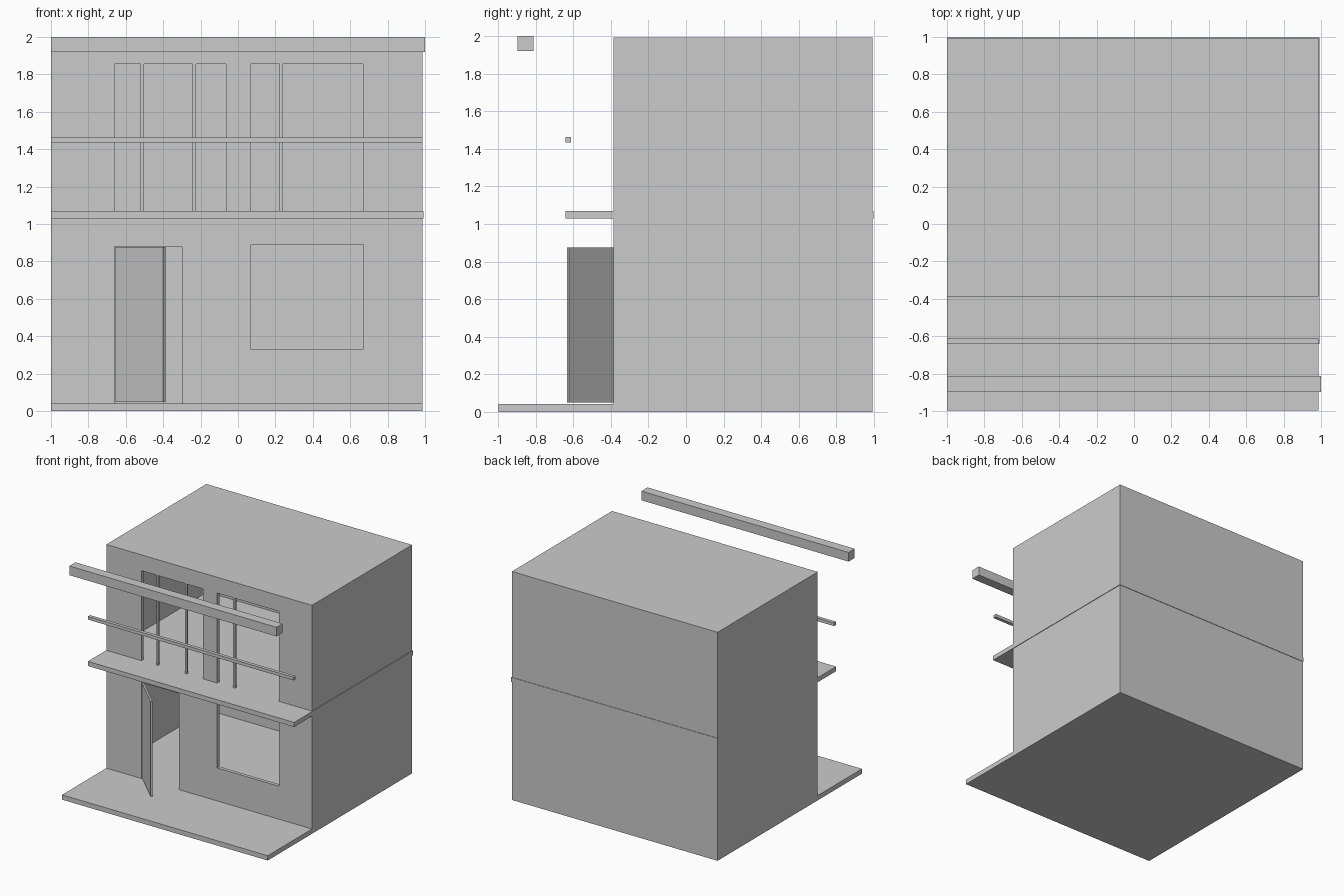
import bpy, math

if "Cube" in bpy.data.objects:
    bpy.data.objects.remove(bpy.data.objects["Cube"])

X0, X1 = -1.0, 0.985      # house width
Y0, Y1 = -0.387, 0.993    # front and back wall faces
T = 0.03                  # wall thickness


def box(name, x0, x1, y0, y1, z0, z1):
    bpy.ops.mesh.primitive_cube_add(size=1)
    ob = bpy.context.object
    ob.name = name
    ob.scale = (x1 - x0, y1 - y0, z1 - z0)
    ob.location = ((x0 + x1) / 2, (y0 + y1) / 2, (z0 + z1) / 2)
    bpy.ops.object.transform_apply(location=True, rotation=True, scale=True)
    return ob


def cut(target, *bounds):
    cutter = box("cutter", *bounds)
    cutter.hide_render = True
    mod = target.modifiers.new("cut", 'BOOLEAN')
    mod.operation, mod.solver, mod.object = 'DIFFERENCE', 'EXACT', cutter
    bpy.context.view_layer.objects.active = target
    bpy.ops.object.modifier_apply(modifier=mod.name)
    bpy.data.objects.remove(cutter)


def storey(name, z0, z1, ceiling, openings):
    # hollow walls, open at floor level, with holes through the front
    ob = box(name, X0, X1, Y0, Y1, z0, z1)
    cut(ob, X0 + T, X1 - T, Y0 + T, Y1 - T, z0 - 0.02, ceiling)
    for xa, xb, za, zb in openings:
        cut(ob, xa, xb, Y0 - 0.1, Y0 + 0.1, za, zb)


# slabs
box("ground_slab", X0, X1, -0.997, Y1, 0.0, 0.042)
box("balcony_floor", X0, 0.99, -0.641, 0.997, 1.03, 1.07)

# storeys: door and window below, two tall openings above
storey("lower_walls", 0.042, 1.03, 1.06,
       [(-0.66, -0.30, 0.0, 0.88), (0.07, 0.667, 0.33, 0.89)])
storey("upper_walls_and_roof", 1.07, 1.993, 1.96,
       [(-0.66, -0.065, 1.0, 1.855), (0.07, 0.667, 1.0, 1.855)])

# upright posts in the upper openings
for x in (-0.511, -0.233, 0.232):
    box("window_post", x - 0.009, x + 0.009, Y0 + 0.003, Y0 + 0.021, 1.07, 1.855)

# handrail and floating roof beam
box("handrail", X0, X1, -0.641, -0.611, 1.435, 1.462)
box("roof_beam", X0, 1.0, -0.897, -0.813, 1.92, 2.0)

# open door, swung out about its left edge
door = box("door", 0, 0.355, 0, 0.016, 0.05, 0.876)
door.location = (-0.655, Y0, 0)
door.rotation_euler.z = math.radians(-44)
